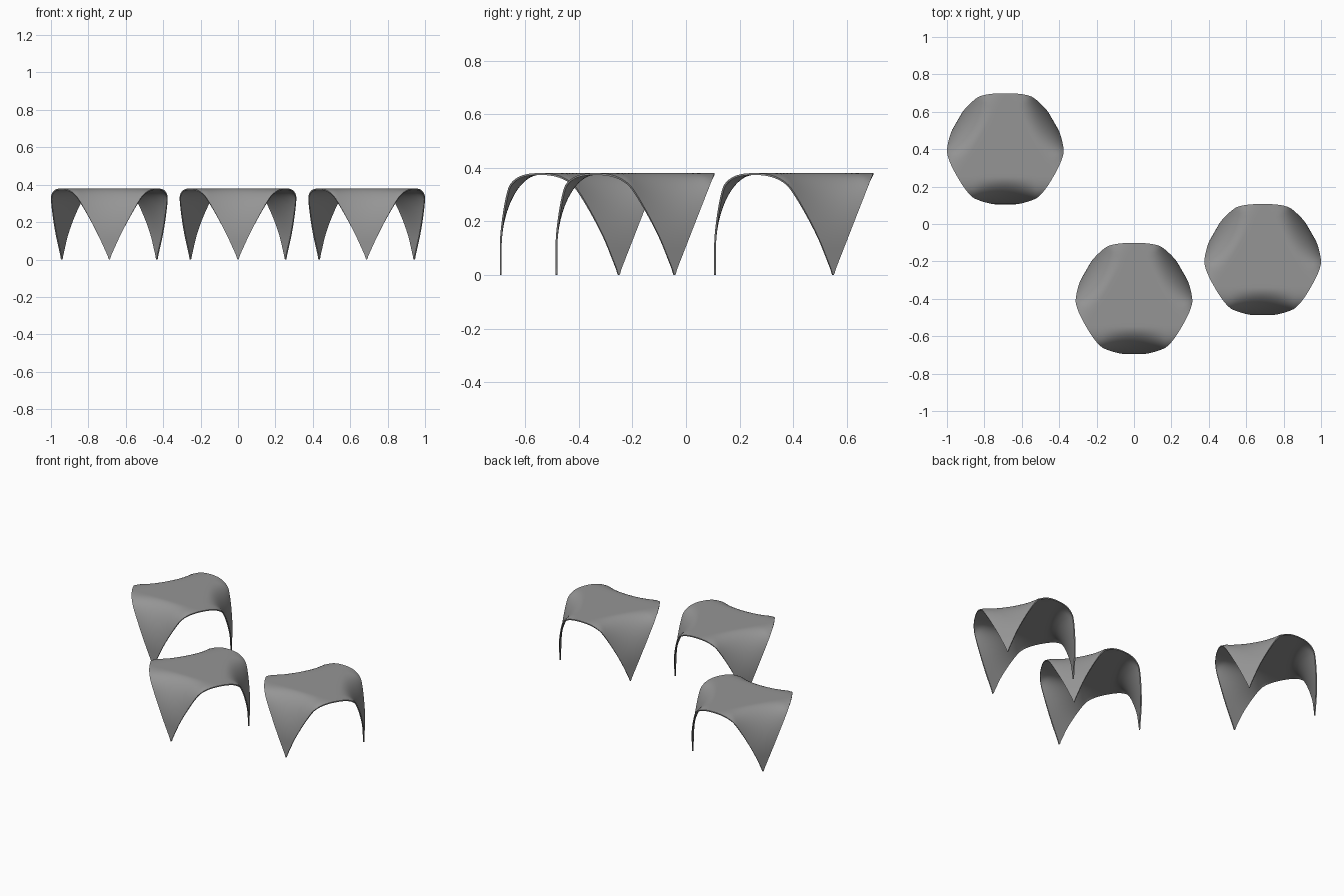
import bpy, bmesh, math

if "Cube" in bpy.data.objects:
    bpy.data.objects.remove(bpy.data.objects["Cube"])

R, H, THICK = 0.297, 0.38, 0.007   # centre to leg, height, shell thickness
COLS = 24
FLAT = [i / 6 for i in range(6)]
BEND = [i / 24 for i in range(25)]
DROP = [0.08, 0.06, 0.04, 0.028, 0.018, 0.011, 0.006, 0.003, 0.001, 0]
ROWS = [('flat', t) for t in FLAT] + [('bend', t) for t in BEND] + [('drop', t) for t in DROP]


def section(row, v):
    """Leg section at sideways offset v: soft bend in the middle, tighter at the edges."""
    kind, t = row
    if kind == 'flat':
        return R / 2 * t, H
    if kind == 'drop':
        return R, t
    k = min(1, (v / 0.17) ** 2)
    p = [(R / 2, H), (R - 0.07 + 0.037 * k, H), (R, 0.25 + 0.08 * k), (R, 0.10)]
    w = [(1 - t) ** 3, 3 * t * (1 - t) ** 2, 3 * t * t * (1 - t), t ** 3]
    return sum(a * q[0] for a, q in zip(w, p)), sum(a * q[1] for a, q in zip(w, p))


def half_width(row):
    """Each leg is bounded by its seams and by slanted plane cuts, with a rounded tip."""
    w = 0.15
    for _ in range(40):
        u, z = section(row, w)
        cut = (R / 2 * (1 + z / H) - u / 2) / math.cos(math.pi / 6)
        tip = math.sqrt(0.004 * z) if z < 0.05 else 0
        w = 0.5 * w + 0.5 * min(u * math.sqrt(3), max(cut, tip, 0.0015))
    return w


def make_table(name, x, y, mat):
    bm = bmesh.new()
    # three identical bent leaves meeting at the centre
    for deg in (-90, 30, 150):
        a = math.radians(deg)
        c, s = math.cos(a), math.sin(a)
        grid = []
        for row in ROWS:
            w = half_width(row)
            line = []
            for j in range(COLS + 1):
                v = w * (2 * j / COLS - 1)
                u, z = section(row, v)
                line.append(bm.verts.new((u * c - v * s, u * s + v * c, z)))
            grid.append(line)
        for r0, r1 in zip(grid, grid[1:]):
            for j in range(COLS):
                bm.faces.new((r0[j], r1[j], r1[j + 1], r0[j + 1]))
        # close the point at the centre
        bmesh.ops.remove_doubles(bm, verts=grid[0], dist=0.00005)
    me = bpy.data.meshes.new(name)
    bm.to_mesh(me)
    bm.free()
    me.materials.append(mat)
    ob = bpy.data.objects.new(name, me)
    bpy.context.collection.objects.link(ob)
    ob.location = (x, y, 0)
    bpy.ops.object.select_all(action='DESELECT')
    ob.select_set(True)
    bpy.context.view_layer.objects.active = ob
    # thin sheet thickness, inwards
    mod = ob.modifiers.new("thickness", 'SOLIDIFY')
    mod.thickness = THICK
    mod.offset = -1
    bpy.ops.object.modifier_apply(modifier=mod.name)
    bpy.ops.object.shade_smooth_by_angle(angle=math.radians(35))


dark = bpy.data.materials.new("dark_grey")
dark.diffuse_color = (0.3, 0.3, 0.3, 1)
dark.use_nodes = True
dark.node_tree.nodes["Principled BSDF"].inputs["Base Color"].default_value = dark.diffuse_color

make_table("table_shell_left", -0.688, 0.402, dark)
make_table("table_shell_middle", 0, -0.398, dark)
make_table("table_shell_right", 0.688, -0.19, dark)
